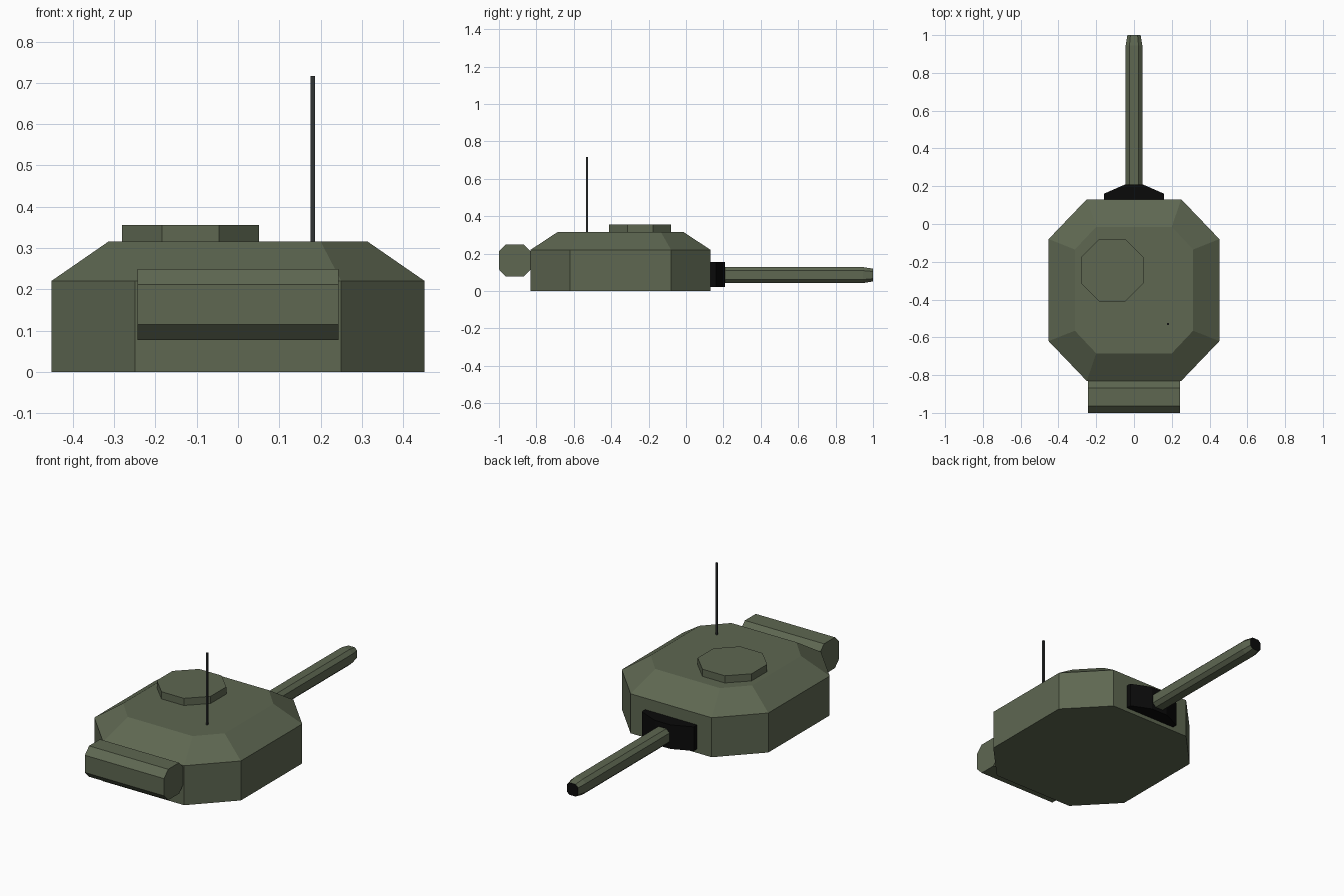
import bpy, bmesh

if "Cube" in bpy.data.objects:
    bpy.data.objects.remove(bpy.data.objects["Cube"])


def material(name, rgb):
    m = bpy.data.materials.new(name)
    m.diffuse_color = (*rgb, 1)
    m.use_nodes = True
    m.node_tree.nodes["Principled BSDF"].inputs["Base Color"].default_value = m.diffuse_color
    return m


green = material("olive_green", (0.112, 0.136, 0.083))
dark = material("antenna_grey", (0.030, 0.033, 0.034))
black = material("black", (0.003, 0.003, 0.003))


def octagon(hu, hv, fu, fv):
    """Chamfered rectangle: half sizes hu, hv with half flats fu, fv."""
    return [(fu, -hv), (hu, -fv), (hu, fv), (fu, hv),
            (-fu, hv), (-hu, fv), (-hu, -fv), (-fu, -hv)]


def loft(name, rings, place, mats, end_mat=0):
    """Skin a list of (profile, height) rings; place maps (u, v, w) to xyz."""
    bm = bmesh.new()
    loops = [[bm.verts.new(place(u, v, w)) for u, v in prof] for prof, w in rings]
    for a, b in zip(loops, loops[1:]):
        n = len(a)
        for i in range(n):
            bm.faces.new((a[i], a[(i + 1) % n], b[(i + 1) % n], b[i]))
    bm.faces.new(loops[0][::-1])
    bm.faces.new(loops[-1]).material_index = end_mat
    bmesh.ops.recalc_face_normals(bm, faces=bm.faces)
    mesh = bpy.data.meshes.new(name)
    bm.to_mesh(mesh)
    bm.free()
    for m in mats:
        mesh.materials.append(m)
    ob = bpy.data.objects.new(name, mesh)
    bpy.context.collection.objects.link(ob)
    return ob


# Turret shell: upright walls, then a sloped shoulder to the roof
wall = octagon(0.452, 0.481, 0.25, 0.27)
roof = octagon(0.313, 0.335, 0.20, 0.215)
loft("turret_body", [(wall, 0), (wall, 0.22), (roof, 0.316)],
     lambda u, v, w: (u, v - 0.35, w), [green])

# Commander hatch on the roof
hatch = octagon(0.166, 0.166, 0.069, 0.069)
loft("hatch", [(hatch, 0.31), (hatch, 0.356)],
     lambda u, v, w: (u - 0.115, v - 0.245, w), [green])

# Antenna rod
rod = [(-0.005, -0.005), (0.005, -0.005), (0.005, 0.005), (-0.005, 0.005)]
loft("antenna", [(rod, 0.31), (rod, 0.716)],
     lambda u, v, w: (u + 0.181, v - 0.53, w), [dark])

# Stowage bin across the rear, profile in y/z
bin_profile = octagon(0.085, 0.086, 0.048, 0.048)
loft("stowage_bin", [(bin_profile, -0.244), (bin_profile, 0.244)],
     lambda u, v, w: (w, u - 0.915, v + 0.163), [green])

# Gun mantlet: plan profile extruded upward
mantlet = [(-0.16, 0.12), (0.16, 0.12), (0.16, 0.16),
           (0.05, 0.208), (-0.05, 0.208), (-0.16, 0.16)]
loft("mantlet", [(mantlet, 0.022), (mantlet, 0.156)],
     lambda u, v, w: (u, v, w), [black])

# Gun barrel with tapered muzzle and black bore face
barrel = octagon(0.044, 0.043, 0.024, 0.024)
muzzle = octagon(0.035, 0.034, 0.019, 0.019)
loft("barrel", [(barrel, 0.19), (barrel, 0.945), (muzzle, 1.0)],
     lambda u, v, w: (u, w, v + 0.085), [green, black], end_mat=1)
